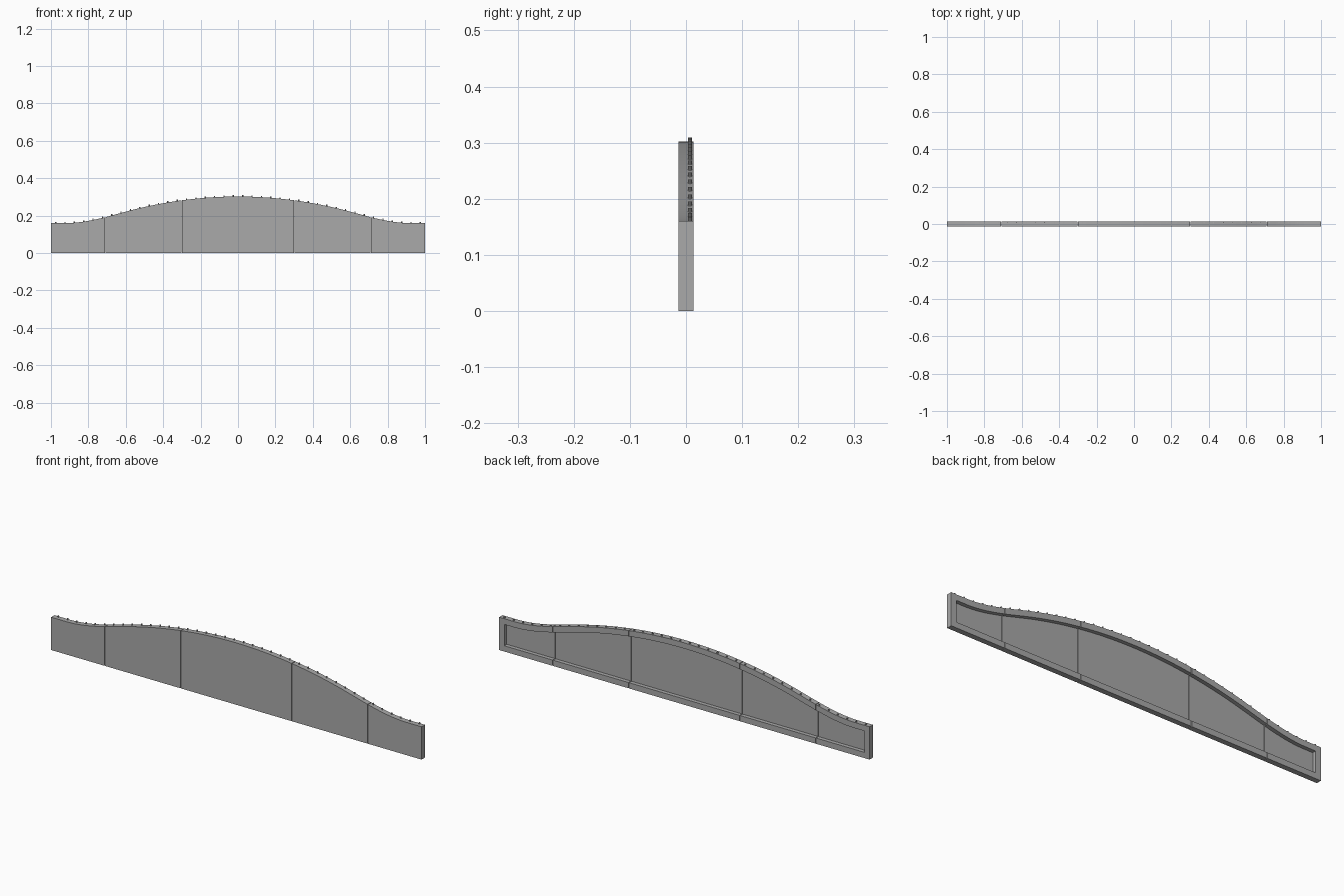
import bpy
import bmesh
import math
from mathutils import Matrix

cube = bpy.data.objects.get("Cube")
if cube:
    bpy.data.objects.remove(cube, do_unlink=True)

FRONT, BACK = -0.013, 0.013
POCKET = -0.006       # floor of the rear recess
RIM = 0.028           # width of the rear frame
END = 1.0 - RIM       # inner face of the end frame
GAP = 0.0015          # half width of a joint

mat = bpy.data.materials.new("plain grey")
mat.use_nodes = True
grey = (0.4, 0.4, 0.4, 1.0)
mat.diffuse_color = grey
mat.node_tree.nodes["Principled BSDF"].inputs["Base Color"].default_value = grey


def top_height(x):
    """Crowned middle that sweeps out into flat ends."""
    x = abs(x)
    crown, drop, bend, flat, low = 0.302, 0.225, 0.6, 0.92, 0.16
    if x <= bend:
        return crown - drop * x * x
    if x >= flat:
        return low
    t = (x - bend) / (flat - bend)
    start = crown - drop * bend * bend - low
    slope = -2 * drop * bend * (flat - bend)
    return low + start * (1 - 3 * t**2 + 2 * t**3) + slope * (t - 2 * t**2 + t**3)


def add_object(name, bm):
    bmesh.ops.recalc_face_normals(bm, faces=bm.faces)
    mesh = bpy.data.meshes.new(name)
    bm.to_mesh(mesh)
    bm.free()
    mesh.materials.append(mat)
    obj = bpy.data.objects.new(name, mesh)
    bpy.context.collection.objects.link(obj)
    bpy.ops.object.select_all(action='DESELECT')
    obj.select_set(True)
    bpy.context.view_layer.objects.active = obj
    bpy.ops.object.shade_smooth_by_angle(angle=math.radians(30))
    return obj


def section(bm, x):
    """Channel-shaped cross-section, open to the back."""
    top = top_height(x)
    points = [(FRONT, 0), (FRONT, top), (BACK, top), (BACK, top - RIM),
              (POCKET, top - RIM), (POCKET, RIM), (BACK, RIM), (BACK, 0)]
    return [bm.verts.new((x, y, z)) for y, z in points]


CHANNEL = list(range(8))
SOLID = [0, 1, 2, 3, 6, 7]


def add_panel(name, x0, x1):
    steps = max(2, round((x1 - x0) / 0.02))
    xs = [x0 + (x1 - x0) * i / steps for i in range(steps + 1)]
    # Snap a column to the inner face of the end frame
    for edge in (-END, END):
        if x0 < edge < x1:
            xs = [x for x in xs if abs(x - edge) > 0.008] + [edge]
    xs.sort()
    bm = bmesh.new()
    cols = [section(bm, x) for x in xs]
    loops = [SOLID if abs(a + b) / 2 > END else CHANNEL
             for a, b in zip(xs, xs[1:])]
    for a, b, loop in zip(cols, cols[1:], loops):
        for i, j in zip(loop, loop[1:] + loop[:1]):
            bm.faces.new((a[i], a[j], b[j], b[i]))
    # Recess end walls
    for col, left, right in zip(cols[1:], loops, loops[1:]):
        if left is not right:
            bm.faces.new(col[3:7])
    # Closed ends
    for col, loop in ((cols[0], loops[0]), (cols[-1], loops[-1])):
        bm.faces.new([col[i] for i in loop])
    loose = [v for v in bm.verts if not v.link_faces]
    bmesh.ops.delete(bm, geom=loose, context='VERTS')
    return add_object(name, bm)


# Five panels separated by narrow joints
joints = [-1.0, -0.71, -0.3, 0.3, 0.71, 1.0]
names = ["right_end_panel", "right_panel", "centre_panel",
         "left_panel", "left_end_panel"]
for name, a, b in zip(names, joints, joints[1:]):
    add_panel(name, a if a == -1 else a + GAP, b if b == 1 else b - GAP)

# Row of small pegs along the top edge
bm = bmesh.new()
for i in range(40):
    x = -0.975 + 0.05 * i
    bmesh.ops.create_cone(bm, cap_ends=True, segments=10, radius1=0.0035,
                          radius2=0.0035, depth=0.014,
                          matrix=Matrix.Translation((x, 0.007, top_height(x))))
add_object("top_pegs", bm)
